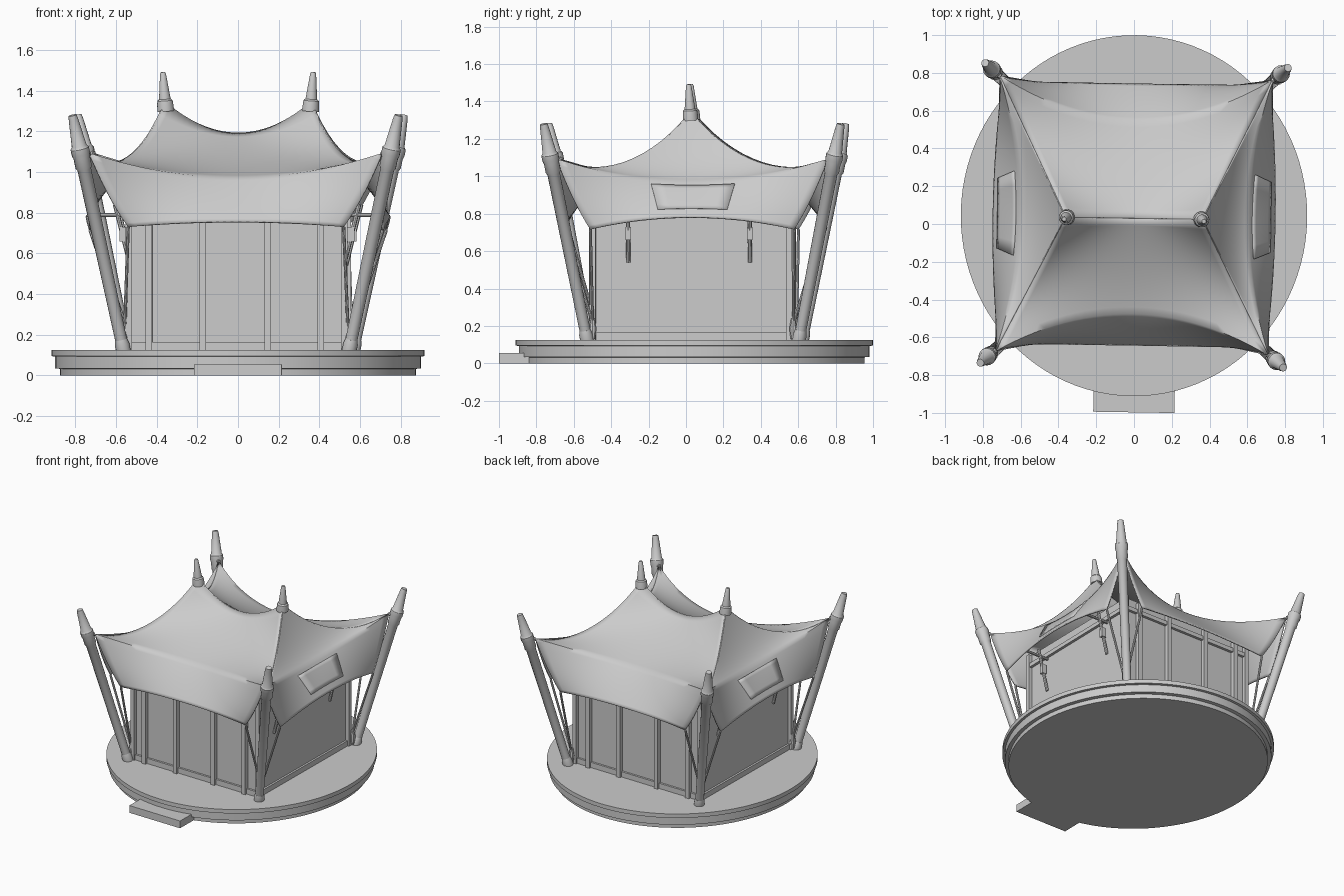
import bpy, bmesh, math
from mathutils import Matrix, Vector as V

if "Cube" in bpy.data.objects:
    bpy.data.objects.remove(bpy.data.objects["Cube"])

GREY = (0.6, 0.6, 0.6, 1)
mat = bpy.data.materials.new("plain grey")
mat.use_nodes = True
mat.diffuse_color = GREY
mat.node_tree.nodes["Principled BSDF"].inputs["Base Color"].default_value = GREY

# The pavilion stands slightly turned on its deck
TURN = Matrix.Rotation(-.016, 4, 'Z')


def finish(name, bm, angle=35):
    bmesh.ops.recalc_face_normals(bm, faces=bm.faces)
    bm.transform(TURN)
    me = bpy.data.meshes.new(name)
    bm.to_mesh(me)
    bm.free()
    ob = bpy.data.objects.new(name, me)
    bpy.context.collection.objects.link(ob)
    me.materials.append(mat)
    bpy.ops.object.select_all(action='DESELECT')
    ob.select_set(True)
    bpy.context.view_layer.objects.active = ob
    bpy.ops.object.shade_smooth_by_angle(angle=math.radians(angle))
    return ob


def box(name, lo, hi):
    bm = bmesh.new()
    bmesh.ops.create_cube(bm, size=1)
    lo, hi = V(lo), V(hi)
    for v in bm.verts:
        v.co = (lo + hi) / 2 + v.co * (hi - lo)
    return finish(name, bm)


def turned(name, start, end, profile, sides=16):
    """Turn (fraction along the axis, radius) pairs around a leaning axis."""
    start, end = V(start), V(end)
    turn = (end - start).to_track_quat('Z', 'Y')
    bm = bmesh.new()
    rings = []
    for f, r in profile:
        ring = []
        for i in range(sides):
            a = math.tau * i / sides
            ring.append(bm.verts.new(start.lerp(end, f) + turn @ V((r * math.cos(a), r * math.sin(a), 0))))
        rings.append(ring)
    for a, b in zip(rings, rings[1:]):
        for i in range(sides):
            j = (i + 1) % sides
            bm.faces.new((a[i], a[j], b[j], b[i]))
    bm.faces.new(rings[0])
    bm.faces.new(rings[-1])
    return finish(name, bm)


def rod(name, a, b, r=0.008):
    return turned(name, a, b, [(0, r), (1, r)], 8)


# Round deck with a stepped rim, and an entry step
deck = turned("deck", (0, 0, 0), (0, 0, 0.125),
              [(0, .875), (.26, .875), (.28, .9), (.74, .9), (.76, .917), (1, .917)], 96)
deck.scale.y = 1.042
deck.location.y = 0.044
box("entry_step", (-.2, -.997, 0), (.23, -.8, .055))

# Canopy: four sagging cloth panels hung from two peaks and four corners
MID_Y = 0.03


def peak(sx):
    return V((sx * .36, MID_Y, 1.345))


def corner(sx, sy):
    return V((sx * .72, -.68 if sy < 0 else .77, 1.09))


def seam(sx, sy, t):
    p = peak(sx).lerp(corner(sx, sy), t)
    p.z -= .58 * t * (1 - t) + .1 * t * (1 - t) ** 5
    return p


def bend(a, b, t, sag):
    p = a.lerp(b, t)
    p.z -= sag * 4 * t * (1 - t)
    return p


def panel_point(side, sign, s, v):
    """s runs -1..1 across a panel; v runs 0..1 over the roof, 1..2 down the valance."""
    ends = [(-1, sign), (1, sign)] if side == "y" else [(sign, -1), (sign, 1)]
    if side == "y":
        edge = -.64 if sign < 0 else .74
        low = [V((e * .53, edge, .73)) for e in (-1, 1)]
        top, brow, hem = V((0, MID_Y, 1.19)), V((0, edge * .74, .97)), V((0, edge, .755))
    else:
        low = [V((sign * .72, y, .715)) for y in (-.5, .59)]
        top, brow, hem = peak(sign), V((sign * .6, .04, .97)), V((sign * .745, .04, .78))
    if v <= 1:
        a, b = [seam(*e, v) for e in ends]
        mid = bend(top, brow, v, .02 if side == "y" else .06)
    else:
        a, b = [bend(corner(*e), l, v - 1, .025) for e, l in zip(ends, low)]
        mid = bend(brow, hem, v - 1, -.008)
    return a.lerp(b, (s + 1) / 2) + (mid - (a + b) / 2) * (1 - s * s)


def cloth(name, side, sign, s0=-1, s1=1, v0=0, v1=2, lift=0, thick=.01, n=28):
    bm = bmesh.new()
    out = V((0, sign, 1)) if side == "y" else V((sign, 0, 1))
    grid = [[bm.verts.new(panel_point(side, sign, s0 + (s1 - s0) * i / n, v0 + (v1 - v0) * j / n) + out * lift)
             for i in range(n + 1)] for j in range(n + 1)]
    for r0, r1 in zip(grid, grid[1:]):
        for i in range(n):
            bm.faces.new((r0[i], r0[i + 1], r1[i + 1], r1[i]))
    bmesh.ops.remove_doubles(bm, verts=bm.verts, dist=1e-4)
    ob = finish(name, bm, 60)
    mod = ob.modifiers.new("thickness", 'SOLIDIFY')
    mod.thickness = thick
    mod.offset = 0
    return ob


for sign, end, flank in ((-1, "front", "right"), (1, "back", "left")):
    cloth("canopy_" + end, "y", sign)
    cloth("canopy_" + flank, "x", sign)
    # Raised vent flap on each flank
    cloth("vent_flap_" + flank, "x", sign, -.31, .33, 1.15, 1.8, .004, .012, 6)

# Spires on the two peaks
for sx, flank in ((-1, "right"), (1, "left")):
    turned("spire_" + flank, (sx * .356, MID_Y, 1.3), (sx * .37, MID_Y - .01, 1.492),
           [(0, .042), (.2, .04), (.27, .038), (.31, .029), (.95, .015), (1, .011)])

# Leaning corner masts with sleeves, tapered caps, shoes and stay cables
for sx, flank in ((-1, "right"), (1, "left")):
    for sy, end in ((-1, "front"), (1, "back")):
        tag = end + "_" + flank
        foot = V((sx * .555, -.52 if sy < 0 else .612, .12))
        tip = V((sx * .802, -.748 if sy < 0 else .84, 1.28))
        turned("mast_" + tag, foot, tip,
               [(0, .029), (.77, .034), (.78, .041), (.82, .041), (.835, .046),
                (.86, .046), (.87, .037), (.98, .024), (1, .02)])
        turned("mast_shoe_" + tag, foot, foot.lerp(tip, .05), [(0, .036), (.6, .036), (1, .03)])
        # Stay cables run from the foot to the hem corners
        anchor = V((sx * .55, foot.y - sy * .03, .13))
        turned("cable_anchor_" + tag, anchor, anchor + V((0, 0, .11)), [(0, .014), (.5, .022), (1, .012)], 10)
        top = anchor + V((0, 0, .08))
        rod("end_cable_" + tag, top, panel_point("y", sy, sx, 2))
        rod("side_cable_" + tag, top, panel_point("x", sx, sy, 2))
        rod("corner_tie_" + tag, corner(sx, sy), foot.lerp(tip, .84), .014)
        # Corner post of the cabin
        cy = -.49 if sy < 0 else .56
        box("corner_post_" + tag, (sx * .53 - .016, cy - .016, .12), (sx * .53 + .016, cy + .016, .9))

# Cabin walls, sill and top rail
box("cabin_walls", (-.52, -.48, .12), (.52, .55, .9))
box("cabin_sill", (-.535, -.495, .12), (.535, .565, .165))
box("cabin_top_rail", (-.54, -.5, .8), (.54, .57, .83))

# Door and wall posts on the front and back
for i, x in enumerate((-.43, -.165, .155, .415)):
    for y, end in ((-.49, "front"), (.56, "back")):
        box(f"wall_post_{end}_{i}", (x - .016, y - .022, .12), (x + .016, y + .022, .88))

# Eave struts and brackets along the flanks
for sx, flank in ((-1, "right"), (1, "left")):
    for i, y in enumerate((-.3, .35)):
        rod(f"eave_strut_{flank}_{i}", (sx * .525, y, .54), (sx * .6, y, .84), .011)
        rod(f"eave_arm_{flank}_{i}", (sx * .52, y, .79), (sx * .715, y, .79), .01)
        box(f"strut_bracket_{flank}_{i}", (sx * .56 - .018, y - .014, .66), (sx * .56 + .018, y + .014, .73))
